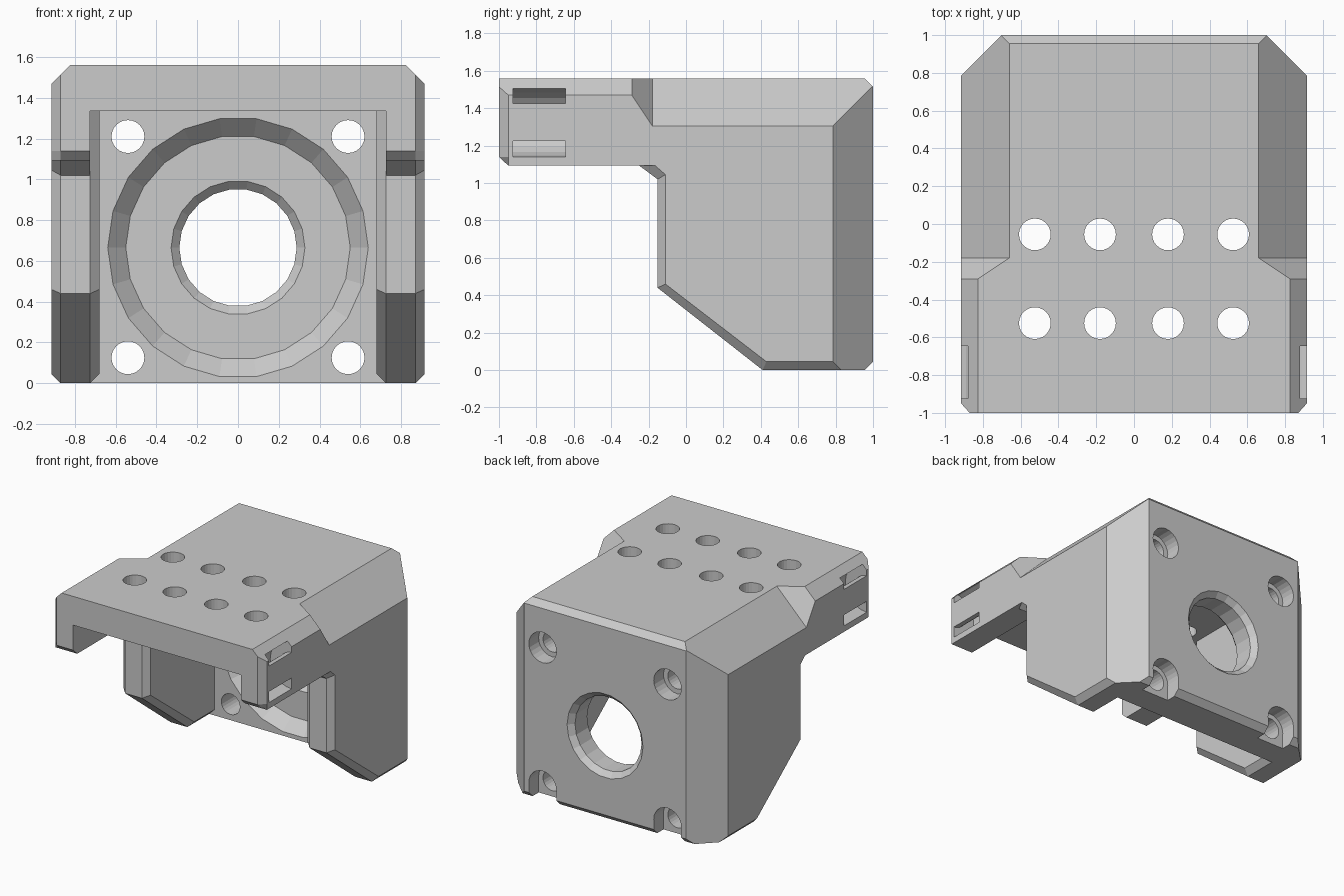
import bpy, bmesh, math

if "Cube" in bpy.data.objects:
    bpy.data.objects.remove(bpy.data.objects["Cube"])


def loft(name, rings, closed=False):
    """Skin a solid through rings that share a point count."""
    bm = bmesh.new()
    rows = [[bm.verts.new(p) for p in ring] for ring in rings]
    n = len(rows[0])
    count = len(rows) if closed else len(rows) - 1
    for i in range(count):
        a, b = rows[i], rows[(i + 1) % len(rows)]
        for j in range(n):
            k = (j + 1) % n
            bm.faces.new((a[j], a[k], b[k], b[j]))
    if not closed:
        bm.faces.new(rows[0])
        bm.faces.new(rows[-1])
    bmesh.ops.recalc_face_normals(bm, faces=bm.faces)
    mesh = bpy.data.meshes.new(name)
    bm.to_mesh(mesh)
    bm.free()
    ob = bpy.data.objects.new(name, mesh)
    bpy.context.collection.objects.link(ob)
    return ob


def cut(cutter):
    """Subtract a cutter from the bracket and discard it."""
    cutter.hide_render = True
    bpy.context.view_layer.objects.active = body
    mod = body.modifiers.new("cut", 'BOOLEAN')
    mod.operation = 'DIFFERENCE'
    mod.solver = 'EXACT'
    mod.object = cutter
    bpy.ops.object.modifier_apply(modifier=mod.name)
    bpy.data.objects.remove(cutter)


def box(name, x0, x1, y0, y1, z0, z1):
    return loft(name, [[(x0, y, z0), (x1, y, z0), (x1, y, z1), (x0, y, z1)] for y in (y0, y1)])


def lathe_y(name, cx, cz, profile, n):
    """Solid turned about a y-parallel axis; profile is (y, apothem)."""
    rings = []
    for y, r in profile:
        r /= math.cos(math.pi / n)
        angles = [2 * math.pi * i / n for i in range(n)]
        rings.append([(cx + r * math.cos(a), y, cz + r * math.sin(a)) for a in angles])
    return loft(name, rings)


def at_x(x, pts):
    return [(x, y, z) for y, z in pts]


# Main body: side profile, with a smaller outer profile giving the edge chamfers
full = [(-1, 1.56), (-1, 1.14), (-.95, 1.093), (-.25, 1.093), (-.152, 1.02), (-.152, .44),
        (.41, 0), (.955, 0), (1, .045), (1, 1.515), (.955, 1.56)]
inset = [(-.95, 1.56), (-.95, 1.14), (-.95, 1.093), (-.165, 1.093), (-.11, 1.045), (-.11, .46),
         (.43, .045), (.955, .045), (1, .045), (1, 1.515), (.955, 1.56)]
body = loft("motor_bracket", [at_x(-.915, inset), at_x(-.87, full), at_x(.87, full), at_x(.915, inset)])

# Inner pocket between the side walls, then its chamfered mouth
cut(box("pocket", -.68, .68, -1.2, .68, -.2, 1.335))
wide = [(-1.2, 1.335), (-.152, 1.335), (-.152, .44), (.41, 0), (.68, 0), (.68, -.2), (-1.2, -.2)]
narrow = [(-1.2, 1.335), (-.11, 1.335), (-.11, .46), (.43, .045), (.68, .045), (.68, -.2), (-1.2, -.2)]
cut(loft("pocket_mouth", [at_x(-.725, wide), at_x(-.68, narrow), at_x(.68, narrow), at_x(.725, wide)]))

for s in (-1, 1):
    # Top side chamfer: small on the arm, large on the body
    cut(loft("top_chamfer", [[(s * (c - 1.7), y, 1.7), (s * 1.1, y, c - 1.1), (s * 1.1, y, 1.7)]
                             for y, c in ((-1.1, 2.385), (-.29, 2.385), (-.18, 2.22), (1.1, 2.22))]))
    # Vertical back corner chamfer
    cut(loft("back_chamfer", [[(s * .6, 1.1, z), (s * 1.1, .6, z), (s * 1.1, 1.1, z)] for z in (-.1, 1.7)]))
    # Curved cable tie tunnel in the arm side
    ring = []
    for i in range(24):
        a = 2 * math.pi * i / 24
        ring.append([(s * .915 + r * math.cos(a), y, 1.325 + r * math.sin(a))
                     for r, y in ((.1, -.925), (.185, -.925), (.185, -.645), (.1, -.645))])
    cut(loft("tie_tunnel", ring, closed=True))

# Stepped central bore
cut(lathe_y("bore", 0, .665, [(.66, .652), (.77, .545), (.77, .325), (.81, .285),
                              (.96, .285), (1.02, .345)], 22))

# Corner bolt holes with counterbores, the lower pair open to the bottom
for x in (-.54, .54):
    for z in (.125, 1.21):
        cut(lathe_y("bolt", x, z, [(.6, .08), (.88, .08), (.88, .118), (1.1, .118)], 24))
    cut(box("bolt_slot", x - .118, x + .118, .88, 1.1, -.1, .125))

# Holes through the top plate
for x in (-.525, -.18, .18, .525):
    for y in (-.525, -.055):
        cut(loft("top_hole", [[(x + .084 * math.cos(i * math.pi / 12), y + .084 * math.sin(i * math.pi / 12), z)
                               for i in range(24)] for z in (1.25, 1.7)]))
